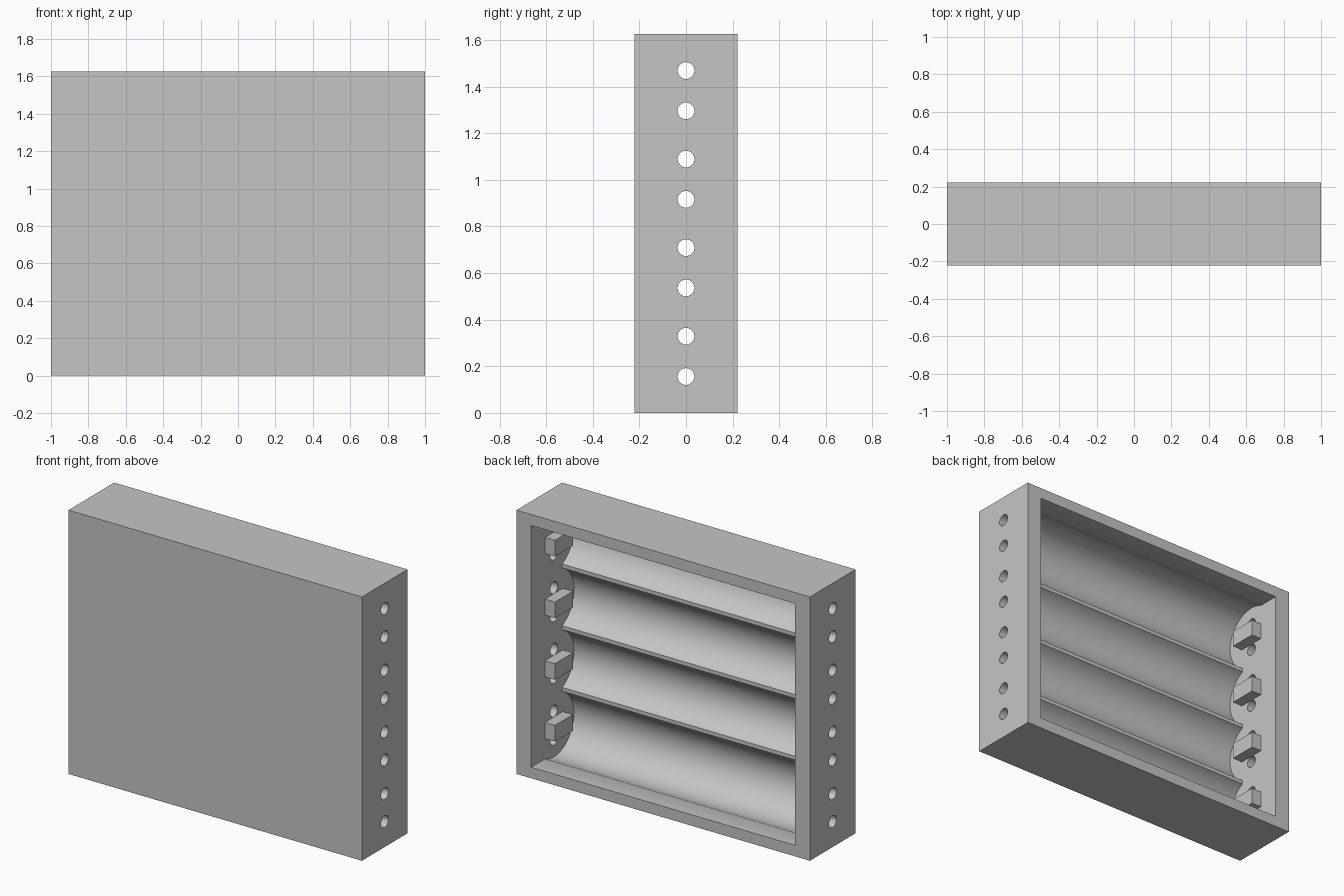
import bpy, bmesh, math

cube = bpy.data.objects.get("Cube")
if cube:
    bpy.data.objects.remove(cube, do_unlink=True)

HALF_DEPTH, HEIGHT = 0.222, 1.625
INNER_X, WALL_Z = 0.9, 0.068          # cavity half length, top and bottom wall
RADIUS, PITCH, RIDGE_Y = 0.195, 0.38, -0.08
CENTRES = [HEIGHT / 2 + (k - 1.5) * PITCH for k in range(4)]

grey = bpy.data.materials.new("plain_grey")
grey.use_nodes = True
colour = (0.56, 0.56, 0.56, 1)
grey.diffuse_color = colour
grey.node_tree.nodes["Principled BSDF"].inputs["Base Color"].default_value = colour


def box(name, lo, hi):
    centre = [(a + b) / 2 for a, b in zip(lo, hi)]
    bpy.ops.mesh.primitive_cube_add(size=1, location=centre)
    ob = bpy.context.object
    ob.name = name
    ob.scale = [b - a for a, b in zip(lo, hi)]
    bpy.ops.object.transform_apply(location=True, rotation=False, scale=True)
    ob.data.materials.append(grey)
    return ob


def cut(target, cutter):
    cutter.hide_render = True
    mod = target.modifiers.new("cut", "BOOLEAN")
    mod.operation, mod.solver, mod.object = "DIFFERENCE", "EXACT", cutter
    bpy.context.view_layer.objects.active = target
    bpy.ops.object.modifier_apply(modifier=mod.name)
    bpy.data.objects.remove(cutter, do_unlink=True)


def cavity_profile():
    """Open back, four round troughs with narrow flat ridges between them."""
    ridge = math.acos(-RIDGE_Y / RADIUS)
    outer = math.pi - math.asin((CENTRES[0] - WALL_Z) / RADIUS)
    points = [(HALF_DEPTH + 0.1, WALL_Z)]
    steps = 40
    for k, zc in enumerate(CENTRES):
        start = -outer if k == 0 else -ridge
        end = outer if k == 3 else ridge
        for i in range(steps + 1):
            a = start + (end - start) * i / steps
            points.append((-RADIUS * math.cos(a), zc + RADIUS * math.sin(a)))
    points.append((HALF_DEPTH + 0.1, HEIGHT - WALL_Z))
    return points


# Case
case = box("case", (-1, -HALF_DEPTH, 0), (1, HALF_DEPTH, HEIGHT))

# Troughed cavity, extruded along the length
bm = bmesh.new()
face = bm.faces.new([bm.verts.new((-INNER_X, y, z)) for y, z in cavity_profile()])
new = bmesh.ops.extrude_face_region(bm, geom=[face])["geom"]
bmesh.ops.translate(bm, vec=(2 * INNER_X, 0, 0),
                    verts=[g for g in new if isinstance(g, bmesh.types.BMVert)])
bmesh.ops.recalc_face_normals(bm, faces=bm.faces)
mesh = bpy.data.meshes.new("cavity_cutter")
bm.to_mesh(mesh)
bm.free()
cavity = bpy.data.objects.new("cavity_cutter", mesh)
bpy.context.collection.objects.link(cavity)
cut(case, cavity)

# Paired wire holes through both end walls
for zc in CENTRES:
    for side in (-1, 1):
        bpy.ops.mesh.primitive_cylinder_add(
            vertices=32, radius=0.036, depth=2.4,
            location=(0, 0, zc + side * 0.0865), rotation=(0, math.pi / 2, 0))
        cut(case, bpy.context.object)

bpy.ops.object.select_all(action="DESELECT")
case.select_set(True)
bpy.context.view_layer.objects.active = case
bpy.ops.object.shade_smooth_by_angle(angle=math.radians(25))

# Contact blocks on the inside of both end walls
for side, label in ((-1, "right"), (1, "left")):
    for k, zc in enumerate(CENTRES):
        xs = sorted((side * 0.832, side * (INNER_X + 0.01)))
        box(f"{label}_contact_block_{k + 1}",
            (xs[0], -0.087, zc - 0.05), (xs[1], 0.087, zc + 0.05))
